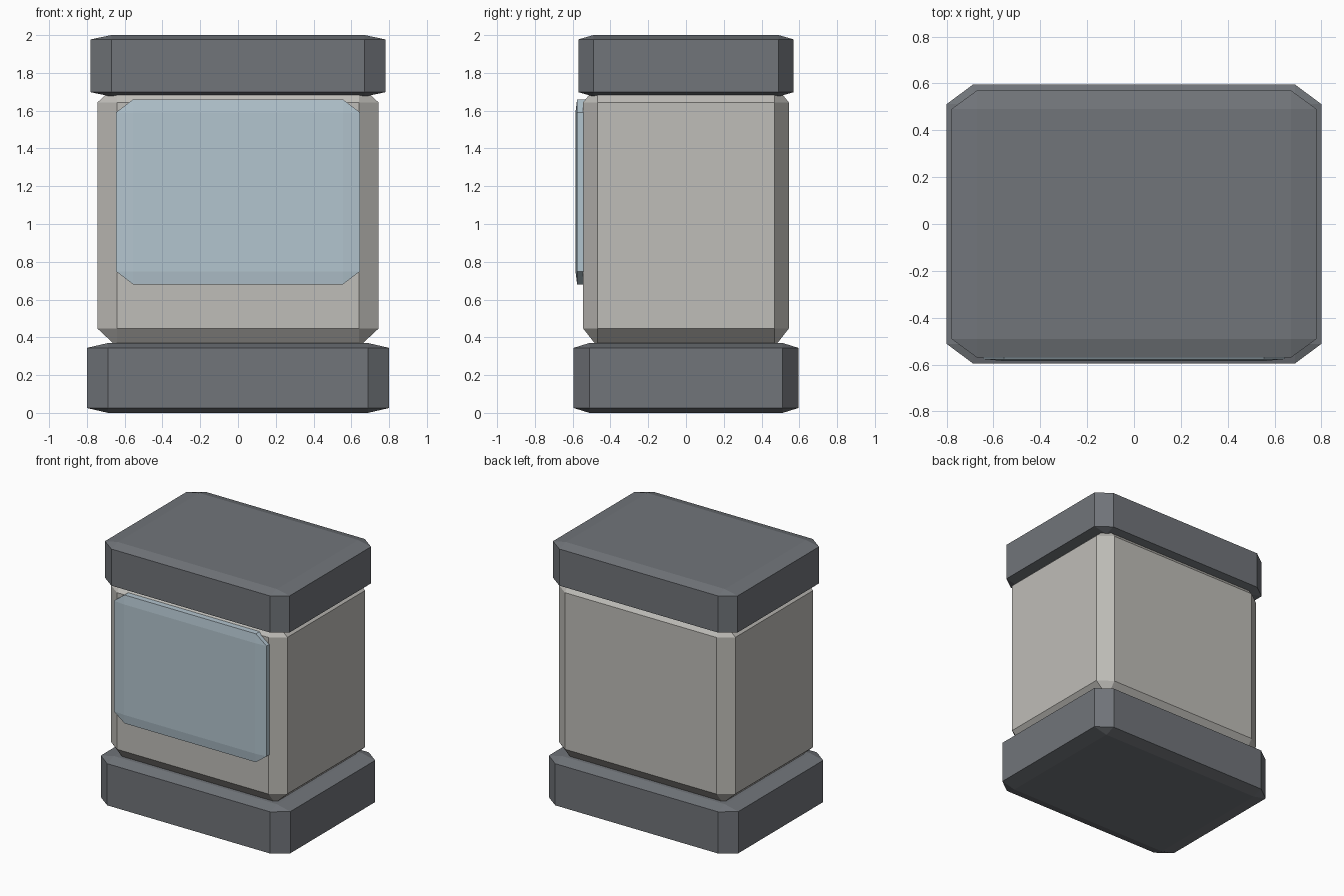
import bpy
import bmesh
from mathutils import Vector

cube = bpy.data.objects.get("Cube")
if cube:
    bpy.data.objects.remove(cube, do_unlink=True)


def make_material(name, rgb):
    mat = bpy.data.materials.new(name)
    mat.use_nodes = True
    mat.diffuse_color = (*rgb, 1)
    bsdf = next(n for n in mat.node_tree.nodes if n.type == 'BSDF_PRINCIPLED')
    bsdf.inputs["Base Color"].default_value = (*rgb, 1)
    bsdf.inputs["Roughness"].default_value = 0.8
    return mat


def chamfered_box(name, low, high, mat, chamfer=0.07):
    """Unit cube with every edge chamfered, then stretched between two corners."""
    low, high = Vector(low), Vector(high)
    bm = bmesh.new()
    bmesh.ops.create_cube(bm, size=1)
    bmesh.ops.bevel(bm, geom=bm.edges[:], offset=chamfer, segments=1,
                    affect='EDGES', profile=0.5)
    bmesh.ops.scale(bm, vec=high - low, verts=bm.verts)
    bmesh.ops.recalc_face_normals(bm, faces=bm.faces)
    mesh = bpy.data.meshes.new(name)
    bm.to_mesh(mesh)
    bm.free()
    mesh.materials.append(mat)
    obj = bpy.data.objects.new(name, mesh)
    obj.location = (low + high) / 2
    bpy.context.collection.objects.link(obj)
    return obj


dark = make_material("dark grey", (0.165, 0.177, 0.194))
light = make_material("warm light grey", (0.52, 0.51, 0.48))
glass = make_material("pale blue", (0.45, 0.555, 0.62))

# Plinth, body and lid
chamfered_box("base", (-0.8, -0.595, 0), (0.8, 0.595, 0.37), dark)
chamfered_box("body", (-0.745, -0.545, 0.35), (0.745, 0.545, 1.74), light)
chamfered_box("lid", (-0.78, -0.57, 1.675), (0.78, 0.57, 2), dark)

# Window panel standing proud of the front
chamfered_box("front_panel", (-0.645, -0.585, 0.68), (0.645, -0.465, 1.66), glass)
